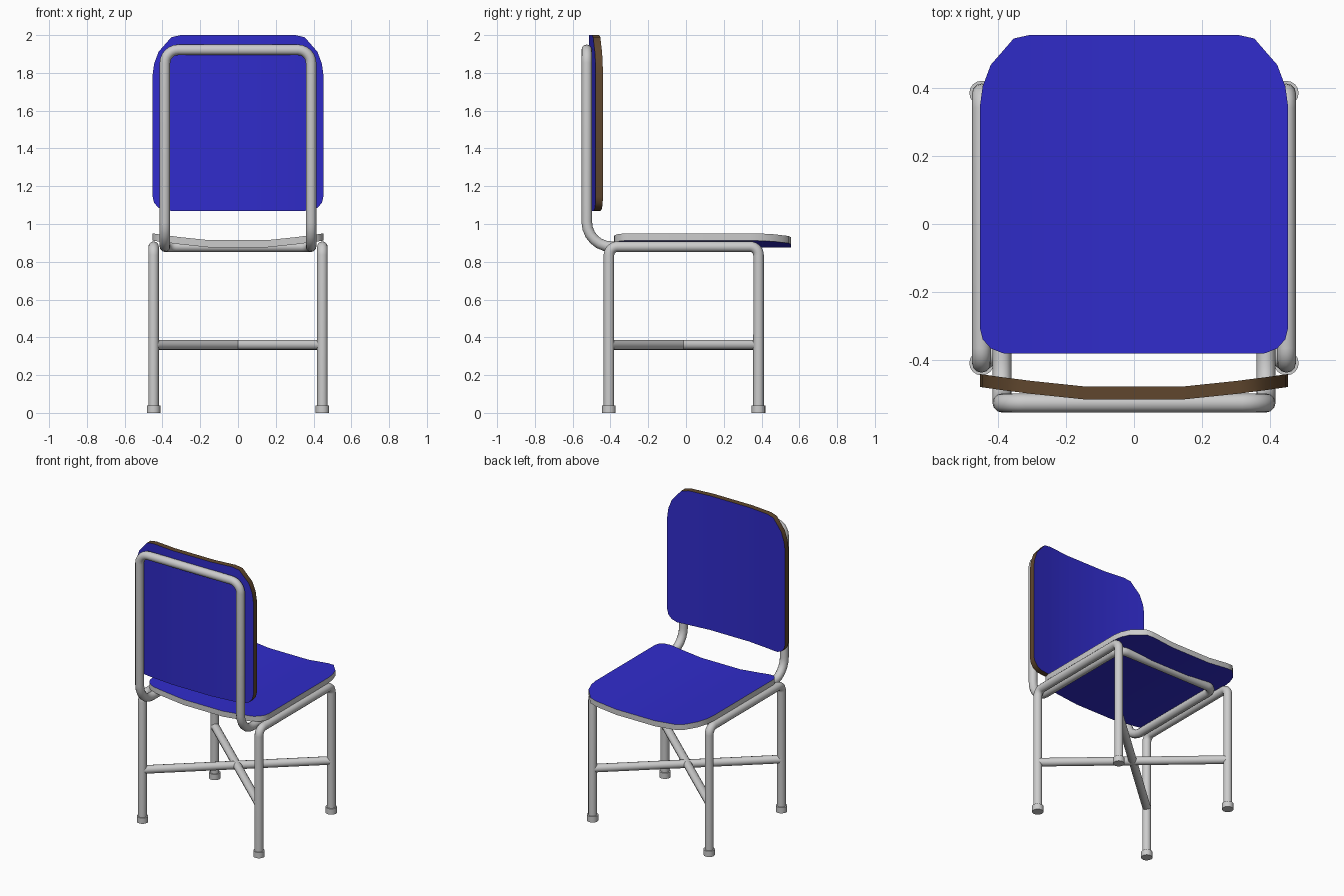
import bpy, bmesh, math
from mathutils import Vector

if "Cube" in bpy.data.objects:
    bpy.data.objects.remove(bpy.data.objects["Cube"])


def material(name, rgb):
    m = bpy.data.materials.new(name)
    m.diffuse_color = (*rgb, 1)
    m.use_nodes = True
    m.node_tree.nodes["Principled BSDF"].inputs["Base Color"].default_value = m.diffuse_color
    return m


blue = material("blue", (0.03, 0.025, 0.6))
brown = material("brown", (0.115, 0.062, 0.027))


def smooth(ob):
    bpy.ops.object.select_all(action='DESELECT')
    ob.select_set(True)
    bpy.context.view_layer.objects.active = ob
    bpy.ops.object.shade_smooth_by_angle(angle=math.radians(40))


def fillet(corners, closed, steps=6):
    """Round each (point, radius) corner of a right-angled path."""
    out, n = [], len(corners)
    for i, (p, r) in enumerate(corners):
        p = Vector(p)
        if r == 0 or (not closed and i in (0, n - 1)):
            out.append(p)
            continue
        a = (Vector(corners[i - 1][0]) - p).normalized()
        b = (Vector(corners[(i + 1) % n][0]) - p).normalized()
        c = p + (a + b) * r
        for k in range(steps + 1):
            t = math.pi / 2 * k / steps
            out.append(c - b * r * math.cos(t) - a * r * math.sin(t))
    return out


def tube(name, corners, radius=0.028, closed=False):
    pts = fillet(corners, closed)
    cu = bpy.data.curves.new(name, 'CURVE')
    cu.dimensions = '3D'
    cu.bevel_depth = radius
    cu.bevel_resolution = 4
    cu.use_fill_caps = True
    sp = cu.splines.new('POLY')
    sp.points.add(len(pts) - 1)
    for q, p in zip(sp.points, pts):
        q.co = (*p, 1)
    sp.use_cyclic_u = closed
    ob = bpy.data.objects.new(name, cu)
    bpy.context.collection.objects.link(ob)
    bpy.ops.object.select_all(action='DESELECT')
    ob.select_set(True)
    bpy.context.view_layer.objects.active = ob
    bpy.ops.object.convert(target='MESH')
    smooth(bpy.context.view_layer.objects.active)


# Curved panel outline: half-width, low end, high end, dish offset
HALF = [(0.15, 0, .935, 0), (0.303, 0, .935, .016), (0.353, 0, .924, .0225),
        (0.385, 0.001, .887, .0265), (0.42, .015, .847, .0315),
        (0.444, .042, .783, .035), (0.452, .075, .724, .036)]


def panel(name, place, edge_mat):
    """Dished panel; place(x, v, h) maps panel space to the model."""
    cols = [(-x, a, b, o) for x, a, b, o in reversed(HALF)] + HALF
    bm = bmesh.new()
    rows = [[[bm.verts.new(place(x, v, o + t)) for v in (a, b)]
             for x, a, b, o in cols] for t in (0, 0.038)]
    low, high = rows
    for side in rows:
        for c, d in zip(side, side[1:]):
            bm.faces.new((c[0], d[0], d[1], c[1]))
    rim = [(i, 0) for i in range(len(cols))]
    rim += [(i, 1) for i in reversed(range(len(cols)))]
    for (i, e), (j, f) in zip(rim, rim[1:] + rim[:1]):
        face = bm.faces.new((low[i][e], low[j][f], high[j][f], high[i][e]))
        face.material_index = 1
    bmesh.ops.recalc_face_normals(bm, faces=bm.faces)
    me = bpy.data.meshes.new(name)
    bm.to_mesh(me)
    bm.free()
    me.materials.append(blue)
    me.materials.append(edge_mat)
    ob = bpy.data.objects.new(name, me)
    bpy.context.collection.objects.link(ob)
    smooth(ob)


# Seat and backrest share one outline
panel("seat", lambda x, v, h: (x, v - 0.38, 0.876 + h), None)
panel("backrest", lambda x, v, h: (x, h - 0.514, 1.07 + v * 0.93 / 0.935), brown)

# Leg frames, feet and crossed braces
LX, YB, YF, ZT = 0.447, -0.408, 0.384, 0.88
for s, side in ((-1, "left"), (1, "right")):
    x = s * LX
    tube(side + "_leg_frame", [((x, YB, 0.01), 0), ((x, YB, ZT), 0.045),
                               ((x, YF, ZT), 0.045), ((x, YF, 0.01), 0)])
    for y, end in ((YB, "back"), (YF, "front")):
        bpy.ops.mesh.primitive_cylinder_add(vertices=16, radius=0.036, depth=0.04,
                                            location=(x, y, 0.02))
        bpy.context.object.name = f"{side}_{end}_foot"
        smooth(bpy.context.object)
    tube(side + "_cross_brace", [((x, YB, 0.36), 0), ((-x, YF, 0.36), 0)], 0.027)

# One closed loop holds the backrest and runs under the seat
BX, BY, FY = 0.387, -0.525, 0.32
tube("back_and_seat_frame", [
    ((-BX, BY, 1.922), 0.07), ((BX, BY, 1.922), 0.07), ((BX, BY, ZT), 0.13),
    ((BX, FY, ZT), 0.06), ((-BX, FY, ZT), 0.06), ((-BX, BY, ZT), 0.13)], closed=True)
